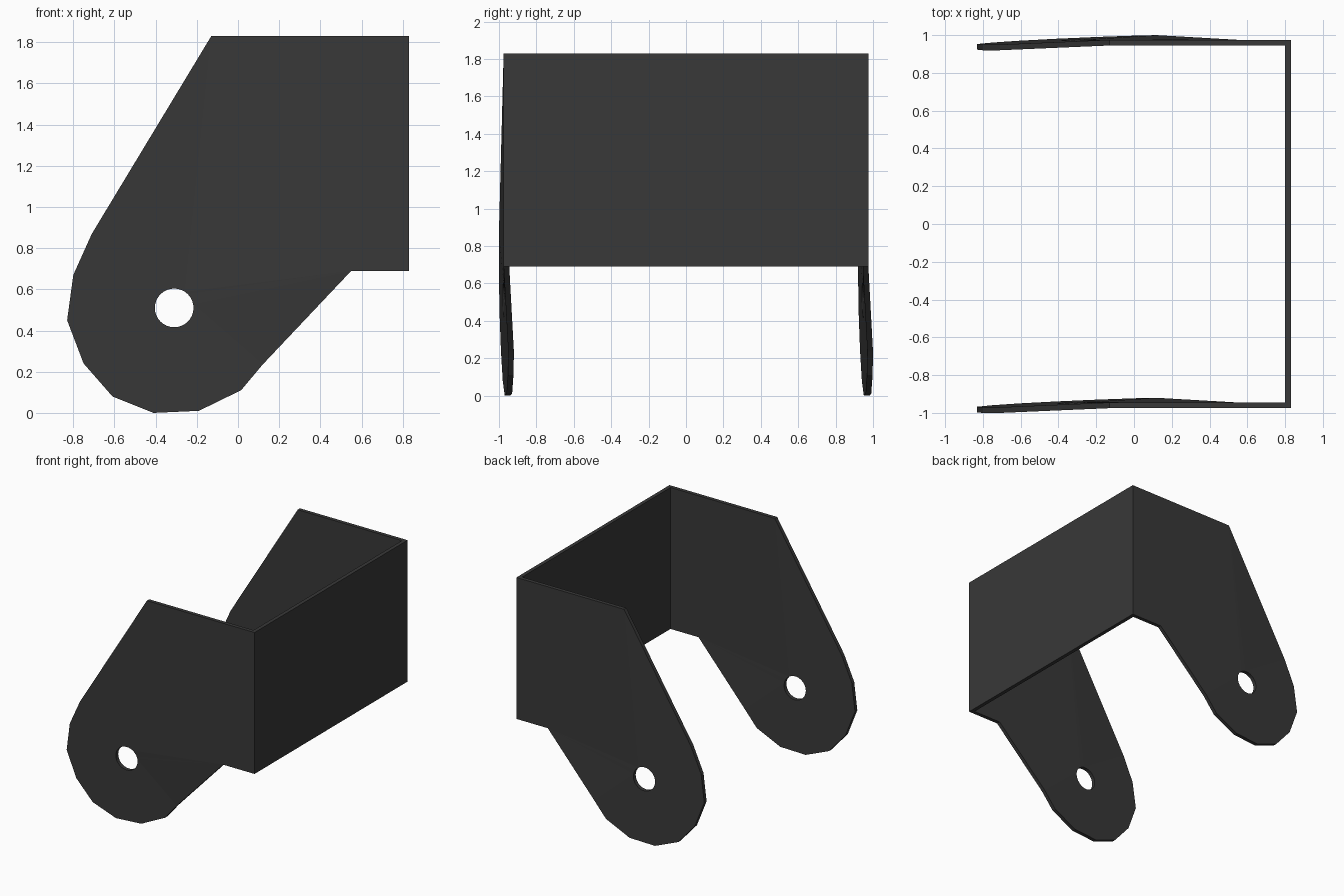
import bpy, bmesh, math

if "Cube" in bpy.data.objects:
    bpy.data.objects.remove(bpy.data.objects["Cube"])

THICK = 0.03
OUTLINE = [(-0.13, 1.83), (0.80, 1.83), (0.80, 0.69), (0.55, 0.69),
           (0.12, 0.235), (0.015, 0.11), (-0.19, 0.01), (-0.41, 0.0),
           (-0.61, 0.08), (-0.75, 0.24), (-0.83, 0.45), (-0.80, 0.67),
           (-0.71, 0.87)]
HOLE = (-0.31, 0.51)
HOLE_R = 0.094

mat = bpy.data.materials.new("dark_metal")
mat.diffuse_color = (0.04, 0.04, 0.04, 1)
mat.use_nodes = True
mat.node_tree.nodes["Principled BSDF"].inputs["Base Color"].default_value = mat.diffuse_color


def finish(bm, name):
    bmesh.ops.recalc_face_normals(bm, faces=bm.faces)
    mesh = bpy.data.meshes.new(name)
    bm.to_mesh(mesh)
    bm.free()
    mesh.materials.append(mat)
    obj = bpy.data.objects.new(name, mesh)
    bpy.context.collection.objects.link(obj)
    return obj


def loop(bm, points):
    vs = [bm.verts.new((x, 0, z)) for x, z in points]
    return [bm.edges.new((a, b)) for a, b in zip(vs, vs[1:] + vs[:1])]


# Side arms: pierced plate whose rounded end is twisted slightly
def side_arm(name, y):
    bm = bmesh.new()
    hole = [(HOLE[0] + HOLE_R * math.cos(i * math.tau / 32),
             HOLE[1] + HOLE_R * math.sin(i * math.tau / 32)) for i in range(32)]
    edges = loop(bm, OUTLINE) + loop(bm, hole)
    bmesh.ops.triangle_fill(bm, edges=edges, use_beauty=True, normal=(0, -1, 0))
    ext = bmesh.ops.extrude_face_region(bm, geom=bm.faces[:], use_keep_orig=True)
    top = [g for g in ext["geom"] if isinstance(g, bmesh.types.BMVert)]
    bmesh.ops.translate(bm, verts=top, vec=(0, THICK, 0))
    for v in bm.verts:
        v.co.y += y - THICK / 2
        upper = v.co.z > 1.5 or v.co.x > 0.5
        if not upper:
            v.co.y += 0.045 * (v.co.x - HOLE[0]) - 0.02 * (v.co.z - HOLE[1])
    finish(bm, name)


side_arm("front_arm", -0.96)
side_arm("back_arm", 0.96)

# Plate joining the two arms
bm = bmesh.new()
bmesh.ops.create_cube(bm, size=1)
bmesh.ops.scale(bm, vec=(THICK, 1.95, 1.14), verts=bm.verts)
plate = finish(bm, "cross_plate")
plate.location = (0.815, 0, 1.26)
